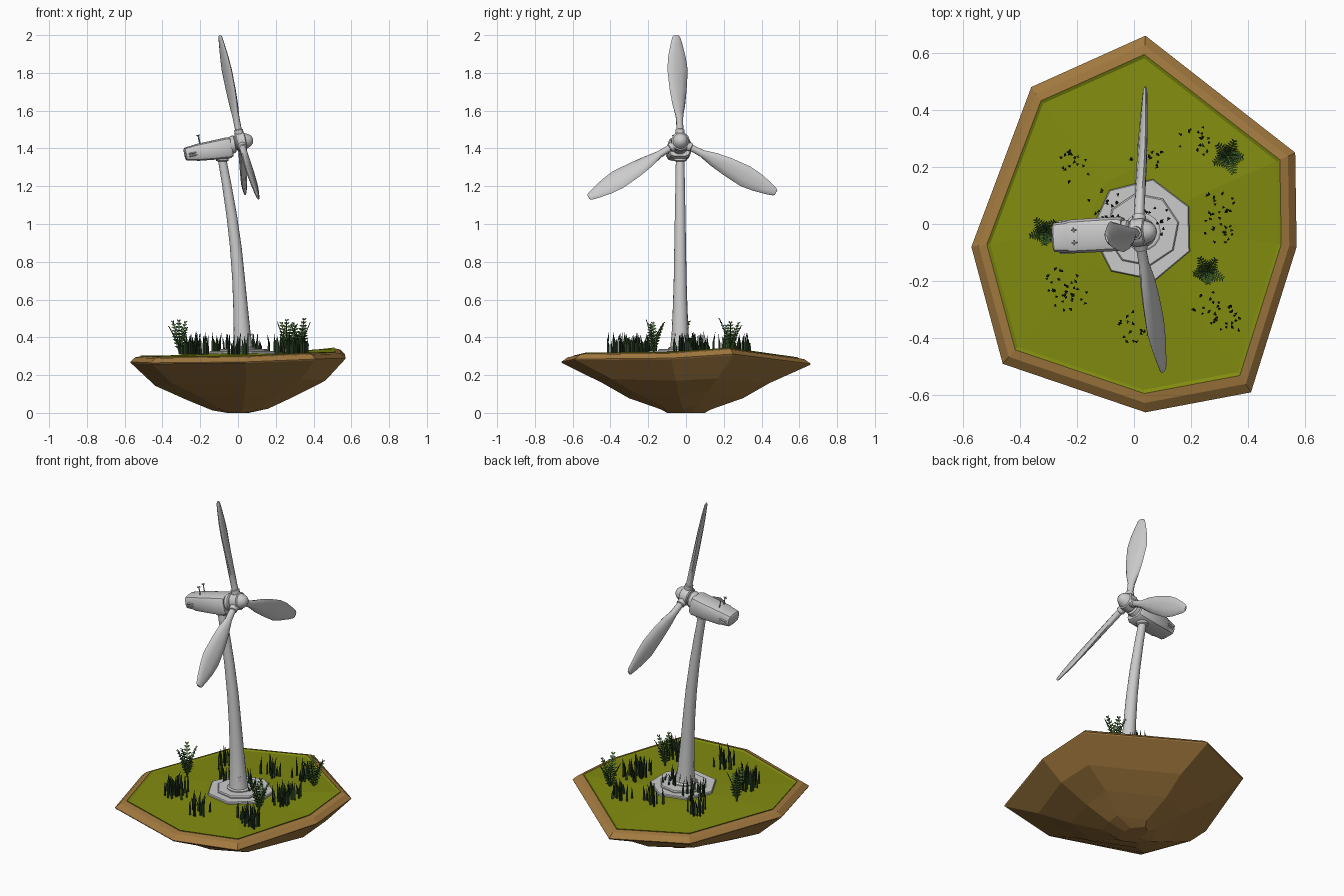
import bpy, math, random
from mathutils import Vector, Matrix

if "Cube" in bpy.data.objects:
    bpy.data.objects.remove(bpy.data.objects["Cube"])

random.seed(4)
TAU = 2 * math.pi


def material(name, rgb):
    m = bpy.data.materials.new(name)
    m.diffuse_color = (*rgb, 1)
    m.use_nodes = True
    m.node_tree.nodes["Principled BSDF"].inputs["Base Color"].default_value = m.diffuse_color
    return m


SOIL = material("soil", (0.36, 0.19, 0.05))
GRASS = material("grass", (0.22, 0.26, 0.005))
BLADE = material("grass_blade", (0.018, 0.04, 0.014))
FERN = material("fern_leaf", (0.07, 0.17, 0.035))


def make(name, verts, faces, mat=None, smooth=None, matrix=None):
    me = bpy.data.meshes.new(name)
    me.from_pydata([tuple(v) for v in verts], [], faces)
    if mat:
        me.materials.append(mat)
    if smooth:
        me.shade_smooth()
        me.set_sharp_from_angle(angle=math.radians(smooth))
    ob = bpy.data.objects.new(name, me)
    bpy.context.collection.objects.link(ob)
    if matrix:
        ob.matrix_world = matrix
    return ob


def loft(name, rings, **kw):
    """Skin a list of equal-length rings and close both ends."""
    n = len(rings[0])
    verts = [v for r in rings for v in r]
    faces = [(k * n + i, k * n + (i + 1) % n, (k + 1) * n + (i + 1) % n, (k + 1) * n + i)
             for k in range(len(rings) - 1) for i in range(n)]
    faces.append(tuple(reversed(range(n))))
    last = len(verts) - n
    verts.append(sum((Vector(v) for v in rings[-1]), Vector()) / n)
    faces += [(last + i, last + (i + 1) % n, len(verts) - 1) for i in range(n)]
    return make(name, verts, faces, **kw)


def ring(c, a, b, n, power=1.0, off=0.0):
    """Ellipse (power 1) or rounded box (power < 1) around c, along vectors a and b."""
    pts = []
    for i in range(n):
        t = off + TAU * i / n
        ct, st = math.cos(t), math.sin(t)
        pts.append(Vector(c) + Vector(a) * math.copysign(abs(ct) ** power, ct)
                   + Vector(b) * math.copysign(abs(st) ** power, st))
    return pts


# floating island: soil body with a bevelled rim
outer = [(0.565, 0.25, 0.312), (0.04, 0.66, 0.26), (-0.36, 0.48, 0.268), (-0.57, -0.08, 0.27),
         (-0.46, -0.49, 0.265), (0.04, -0.66, 0.27), (0.41, -0.59, 0.285), (0.57, -0.08, 0.29)]


def scaled(sx, sy, z=None, dz=0.0):
    return [Vector((x * sx, y * sy, h + dz if z is None else z)) for x, y, h in outer]


def low(sx, sy, z, amp):
    return [v + Vector((0.012, 0, 0.03 * v.x + amp * (-1) ** i)) for i, v in enumerate(scaled(sx, sy, z))]


loft("island_soil", [scaled(0.1, 0.15, 0.0), low(0.26, 0.2, 0.024, 0.006), low(0.5, 0.46, 0.09, 0.012),
                     low(0.79, 0.67, 0.163, 0.006), scaled(0.995, 0.995, dz=-0.006), scaled(1, 1),
                     scaled(0.955, 0.95, dz=0.024), scaled(0.9, 0.9, dz=0.03), scaled(0.89, 0.885, dz=0.01)],
     mat=SOIL)

# grass sheet with a thin raised edge
edge = scaled(0.905, 0.9, dz=0.034)
inner = scaled(0.885, 0.88, dz=0.028)
loft("grass_top", [scaled(0.905, 0.9, dz=0.015), edge, inner, scaled(0.3, 0.3, 0.314)], mat=GRASS)

# concrete footing
X, Y, Z = Vector((1, 0, 0)), Vector((0, 1, 0)), Vector((0, 0, 1))


def upright(name, steps, cx, cy, n, off=0.0, **kw):
    loft(name, [ring((cx, cy, z), X * r, Y * r, n, off=off) for z, r in steps], **kw)


upright("footing_lower", [(0.29, 0.182), (0.322, 0.182), (0.327, 0.178)], 0.03, -0.021, 7, math.radians(27))
upright("footing_upper", [(0.31, 0.13), (0.333, 0.13), (0.338, 0.125)], 0.03, -0.02, 8, 0.2)
upright("tower_foot", [(0.33, 0.066), (0.344, 0.066), (0.348, 0.06)], 0.028, -0.028, 16, smooth=30)

# curved tapering tower: x, z, radius
tower = [(0.027, 0.33, 0.054), (0.022, 0.42, 0.045), (0.014, 0.55, 0.039), (0.004, 0.7, 0.034),
         (-0.012, 0.88, 0.031), (-0.034, 1.05, 0.028), (-0.06, 1.21, 0.025), (-0.082, 1.33, 0.023),
         (-0.083, 1.335, 0.033), (-0.087, 1.37, 0.033)]
loft("tower", [ring((x, -0.031, z), X * r, Y * r, 16) for x, z, r in tower], smooth=40)

# service door on the tower
a = Vector((0.7, -0.7, 0)).normalized()
b = Vector((0.7, 0.7, 0)).normalized()
loft("tower_door", [ring(Vector((0.024, -0.031, z)) + a * 0.04, b * 0.01, a * 0.01, 4, off=math.pi / 4)
                    for z in (0.35, 0.42)])

# rotor frame: local x is the shaft, local z is up along the tilted rotor plane
shaft = Vector((1, 0.06, 0.2)).normalized()
side = Z.cross(shaft).normalized()
up = shaft.cross(side)
FRAME = Matrix.Translation((0.015, -0.03, 1.435)) @ Matrix((shaft, side, up)).transposed().to_4x4()


def along(name, sections, n, power=1.0, smooth=35):
    """Loft along the shaft: position, vertical offset, half width, half height."""
    loft(name, [ring((x, 0, z), Y * w, Z * h, n, power, TAU / n / 2) for x, z, w, h in sections],
         smooth=smooth, matrix=FRAME)


along("nacelle", [(-0.305, -0.006, 0.044, 0.026), (-0.299, -0.007, 0.052, 0.035), (-0.25, -0.009, 0.056, 0.042),
                  (-0.243, -0.01, 0.06, 0.045), (-0.15, -0.015, 0.061, 0.052), (-0.07, -0.018, 0.061, 0.057),
                  (-0.055, -0.017, 0.054, 0.05)], 12, 0.5)
along("nacelle_collar", [(-0.06, -0.01, 0.047, 0.047), (-0.036, -0.004, 0.047, 0.047),
                         (-0.03, 0, 0.038, 0.038), (-0.02, 0, 0.038, 0.038)], 16)
along("rotor_hub", [(-0.026, 0, 0.044, 0.044), (-0.02, 0, 0.05, 0.05), (0.022, 0, 0.049, 0.049),
                    (0.026, 0, 0.042, 0.042), (0.046, 0, 0.034, 0.034), (0.06, 0, 0.021, 0.021),
                    (0.065, 0, 0.008, 0.008)], 16)

# vent ribs near the back of the nacelle
for s in (-1, 1):
    for k in range(2):
        loft("nacelle_vent", [ring((x, s * 0.054, -0.008 - 0.013 * k), Y * 0.005, Z * 0.004, 4)
                              for x in (-0.285, -0.235)], matrix=FRAME)

# wind sensors on the nacelle roof
for s in (-1, 1):
    loft("sensor_mast", [ring((-0.215, s * 0.022, z), X * 0.003, Y * 0.003, 6) for z in (0.02, 0.08)],
         matrix=FRAME)
    for d, e in ((X, Y), (Y, X)):
        loft("sensor_cross", [ring(Vector((-0.215, s * 0.022, 0.078)) + d * t, e * 0.003, Z * 0.003, 6)
                              for t in (-0.009, 0.009)], matrix=FRAME)

# three blades: radius, half chord, half thickness, chord shift
profile = [(0.03, 0.024, 0.024, 0), (0.065, 0.024, 0.024, 0), (0.068, 0.018, 0.018, 0), (0.13, 0.02, 0.018, 0),
           (0.2, 0.038, 0.017, 0.002), (0.28, 0.05, 0.016, 0.003), (0.39, 0.059, 0.014, 0.002),
           (0.46, 0.05, 0.012, 0.003), (0.53, 0.033, 0.009, 0.003), (0.565, 0.022, 0.007, 0.003),
           (0.574, 0.014, 0.004, 0.003)]
for k in range(3):
    t = math.radians(-1.2 + 120 * k)
    r = Z * math.cos(t) + Y * math.sin(t)
    tan = X.cross(r)
    rings = []
    for d, w, h, s in profile:
        p = math.radians(28 - 11 * d / 0.57)
        c = tan * math.cos(p) + X * math.sin(p)
        rings.append(ring(r * d + c * s, c * w, c.cross(r) * h, 10))
    loft("rotor_blade", rings, smooth=45, matrix=FRAME)

# grass tufts made of thin three-sided spikes
tufts = [(-0.21, 0.2), (0.04, 0.235), (0.215, 0.29), (0.29, 0.065), (0.29, -0.02), (-0.1, 0.065), (0.07, 0.01),
         (-0.25, -0.2), (-0.22, -0.265), (0, -0.36), (0.26, -0.29), (0.32, -0.34)]
verts, faces = [], []
for cx, cy in tufts:
    for i in range(17):
        ang, d = random.uniform(0, TAU), 0.06 * math.sqrt(random.random())
        p = Vector((cx + d * math.cos(ang), cy + d * math.sin(ang), 0.308))
        h, n = random.uniform(0.06, 0.125), len(verts)
        verts += ring(p, X * 0.006, Y * 0.006, 3, off=ang)
        verts += ring(p + Z * h * 0.55, X * 0.006, Y * 0.006, 3, off=ang)
        verts.append(p + Vector((random.uniform(-0.01, 0.01), random.uniform(-0.01, 0.01), h)))
        for j in range(3):
            m = (j + 1) % 3
            faces += [(n + j, n + m, n + 3 + m, n + 3 + j), (n + 3 + j, n + 3 + m, n + 6)]
make("grass_tufts", verts, faces, mat=BLADE)

# ferns: arching fronds with paired leaflets
for cx, cy, size in ((0.33, 0.235, 1.2), (0.255, -0.17, 1.1), (-0.31, -0.03, 1.1)):
    verts, faces = [], []
    spin = random.uniform(0, TAU)
    for f in range(5):
        ang = spin + TAU * f / 5 + random.uniform(-0.2, 0.2)
        out = Vector((math.cos(ang), math.sin(ang), 0))
        across = Z.cross(out)
        tall, reach = random.uniform(0.12, 0.165) * size, random.uniform(0.035, 0.055) * size

        def spine(u):
            return Vector((cx, cy, 0.31)) + out * reach * u ** 1.6 + Z * tall * u

        n = len(verts)
        for u in (0, 0.5, 1):
            verts += ring(spine(u), out * 0.003, across * 0.003, 3)
        faces += [(n + 3 * k + j, n + 3 * k + (j + 1) % 3, n + 3 * k + 3 + (j + 1) % 3, n + 3 * k + 3 + j)
                  for k in range(2) for j in range(3)]
        for i in range(9):
            u = 0.2 + 0.1 * i
            size_l = 0.03 * size * (1.08 - 0.75 * abs(u - 0.45) / 0.55)
            for s in (-1, 1):
                p, n = spine(u), len(verts)
                d = across * s * size_l + Z * size_l * 0.3
                w = (Z + out * 0.6) * 0.006
                verts += [p, p + d * 0.45 - w, p + d + out * 0.004, p + d * 0.45 + w]
                faces.append((n, n + 1, n + 2, n + 3))
    make("fern", verts, faces, mat=FERN)
